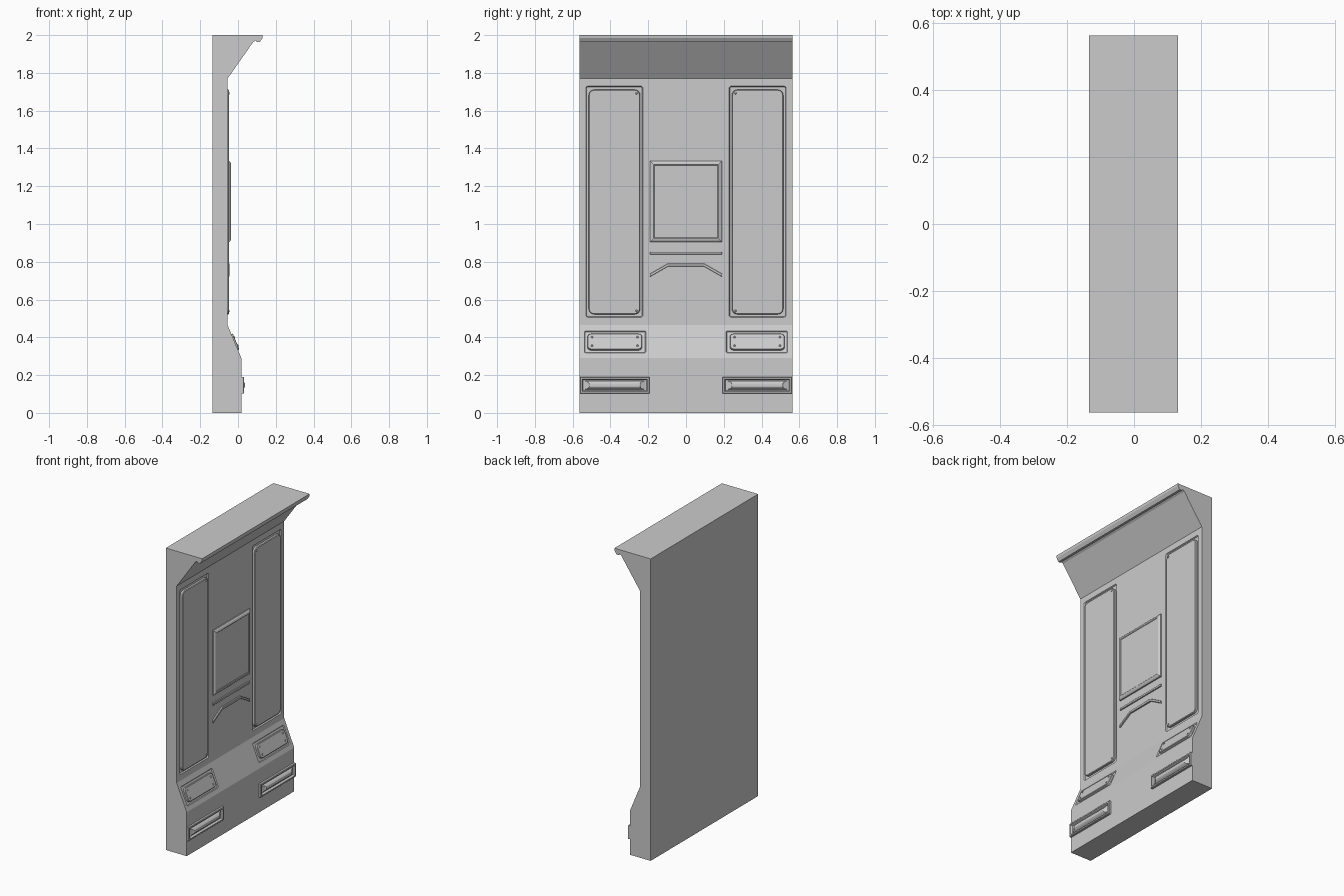
import bpy, bmesh, math
from mathutils import Vector

if "Cube" in bpy.data.objects:
    bpy.data.objects.remove(bpy.data.objects["Cube"])

HALF_W = 0.5625
WALL_X, BASE_X = -0.055, 0.018
SLOPE_LOW, SLOPE_HIGH = Vector((BASE_X, 0, 0.29)), Vector((WALL_X, 0, 0.465))
Y = Vector((0, 1, 0))

# Surface frames: origin, up direction, outward normal
up = (SLOPE_HIGH - SLOPE_LOW).normalized()
WALL = (Vector((WALL_X, 0, 0)), Vector((0, 0, 1)), Vector((1, 0, 0)))
BASE = (Vector((BASE_X, 0, 0)), Vector((0, 0, 1)), Vector((1, 0, 0)))
SLOPE = (SLOPE_LOW, up, Y.cross(up))


def loft(name, frame, rings):
    """Skin a stack of (outline, height) rings lying on a surface frame."""
    o, v_dir, n = frame
    bm = bmesh.new()
    loops = [[bm.verts.new(o + Y * u + v_dir * v + n * h) for u, v in pts]
             for pts, h in rings]
    for a, b in zip(loops, loops[1:]):
        for i in range(len(a)):
            j = (i + 1) % len(a)
            bm.faces.new((a[i], a[j], b[j], b[i]))
    bm.faces.new(loops[0][::-1])
    bm.faces.new(loops[-1])
    bmesh.ops.recalc_face_normals(bm, faces=bm.faces)
    mesh = bpy.data.meshes.new(name)
    bm.to_mesh(mesh)
    bm.free()
    ob = bpy.data.objects.new(name, mesh)
    bpy.context.collection.objects.link(ob)
    return ob


def rect(u0, u1, v0, v1, r=0.0, inset=0.0, seg=4):
    """Rectangle outline, with rounded corners when r > 0."""
    u0, u1, v0, v1 = u0 + inset, u1 - inset, v0 + inset, v1 - inset
    if r == 0:
        return [(u0, v0), (u1, v0), (u1, v1), (u0, v1)]
    r = max(r - inset, 0.002)
    pts = []
    corners = [(u0 + r, v0 + r), (u1 - r, v0 + r), (u1 - r, v1 - r), (u0 + r, v1 - r)]
    for k, (cu, cv) in enumerate(corners):
        for s in range(seg + 1):
            a = math.pi + (k + s / seg) * math.pi / 2
            pts.append((cu + r * math.cos(a), cv + r * math.sin(a)))
    return pts


def plate(name, frame, box, layers, r=0.0):
    return loft(name, frame, [(rect(*box, r, i), h) for i, h in layers])


def screw(name, frame, u, v, h, r=0.006):
    def ring(k):
        return [(u + k * math.cos(a * math.pi / 4), v + k * math.sin(a * math.pi / 4))
                for a in range(8)]
    loft(name, frame, [(ring(r), h - 0.004), (ring(r), h + 0.001), (ring(r * 0.6), h + 0.003)])


def sides(box, s):
    u0, u1, v0, v1 = box
    return (u0, u1, v0, v1) if s > 0 else (-u1, -u0, v0, v1)


# Wall body: side profile extruded across the width
profile = [(-0.135, 0), (BASE_X, 0), (BASE_X, 0.29), (WALL_X, 0.465), (WALL_X, 1.77),
           (0.08, 1.963), (0.094, 1.972), (0.1, 1.963), (0.116, 1.963),
           (0.129, 1.984), (0.131, 2), (-0.135, 2)]
side_frame = (Vector((0, 0, 0)), Vector((0, 0, 1)), Y)
body = loft("wall_body", side_frame, [([(0, z) for x, z in profile], h)
                                      for h in (-HALF_W, HALF_W)])
for i, v in enumerate(body.data.vertices):
    v.co.x = profile[i % len(profile)][0]
    v.co.y = -HALF_W if i < len(profile) else HALF_W
bm = bmesh.new()
bm.from_mesh(body.data)
bmesh.ops.recalc_face_normals(bm, faces=bm.faces)
bm.to_mesh(body.data)
bm.free()

TALL = (0.228, 0.53, 0.506, 1.73)
TALL_IN = (0.243, 0.515, 0.522, 1.711)
# Slope plates are measured along the slope
HATCH = (0.212, 0.538, 0.03, 0.156)
HATCH_IN = (0.232, 0.522, 0.047, 0.138)
VENT = (0.193, 0.562, 0.102, 0.191)

cutters = []
for s, side in ((-1, "left"), (1, "right")):
    # Shallow recesses around the panels
    cutters.append(plate(side + "_panel_cutter", WALL, sides(TALL, s),
                         [(0, 0.02), (0, 0), (0.004, -0.008)], 0.012))
    cutters.append(plate(side + "_hatch_cutter", SLOPE, sides(HATCH, s),
                         [(0, 0.02), (0, 0), (0.004, -0.006)], 0.008))

    # Tall raised panel with two screws
    plate(side + "_tall_panel", WALL, sides(TALL_IN, s),
          [(0, -0.012), (0, 0.004), (0.004, 0.008)], 0.028)
    for z in (0.54, 1.692):
        screw(side + "_panel_screw", WALL, s * 0.262, z, 0.008)

    # Small hatch on the slope with four screws
    plate(side + "_hatch", SLOPE, sides(HATCH_IN, s),
          [(0, -0.01), (0, 0.005), (0.003, 0.008)], 0.02)
    for y in (0.257, 0.497):
        for v in (0.068, 0.117):
            screw(side + "_hatch_screw", SLOPE, s * y, v, 0.008)

    # Vent frame and the tapered bar inside it
    plate(side + "_vent_frame", BASE, sides(VENT, s),
          [(0, -0.005), (0, 0.012), (0.003, 0.015), (0.011, 0.015), (0.017, 0.003)])
    u0, u1, v0, v1 = sides(VENT, s)
    vm = (v0 + v1) / 2
    bar = [(0.017, 0.025, 0.001), (0.045, 0.016, 0.013), (0.05, 0.009, 0.019), (0.053, 0.003, 0.02)]
    loft(side + "_vent_bar", BASE, [(rect(u0 + e, u1 - e, vm - w, vm + w), h)
                                    for e, w, h in bar])

for c in cutters:
    c.hide_render = True
    mod = body.modifiers.new("recess", 'BOOLEAN')
    mod.operation, mod.solver, mod.object = 'DIFFERENCE', 'EXACT', c
    bpy.context.view_layer.objects.active = body
    bpy.ops.object.modifier_apply(modifier=mod.name)
    bpy.data.objects.remove(c)

# Central raised screen with a rounded border
plate("center_screen", WALL, (-0.19, 0.19, 0.905, 1.333),
      [(0, -0.005), (0, 0.008), (0.006, 0.014), (0.014, 0.018), (0.019, 0.018), (0.023, 0.015)])

# Straight trim strip and bent trim strip
plate("straight_trim", WALL, (-0.19, 0.19, 0.838, 0.853), [(0, -0.005), (0, 0.006), (0.002, 0.008)])
path = [(-0.19, 0.729), (-0.095, 0.783), (0.095, 0.783), (0.19, 0.729)]


def strip(k):
    return [(u, v - k) for u, v in path] + [(u, v + k) for u, v in reversed(path)]


loft("bent_trim", WALL, [(strip(0.008), -0.005), (strip(0.008), 0.008), (strip(0.006), 0.01)])
